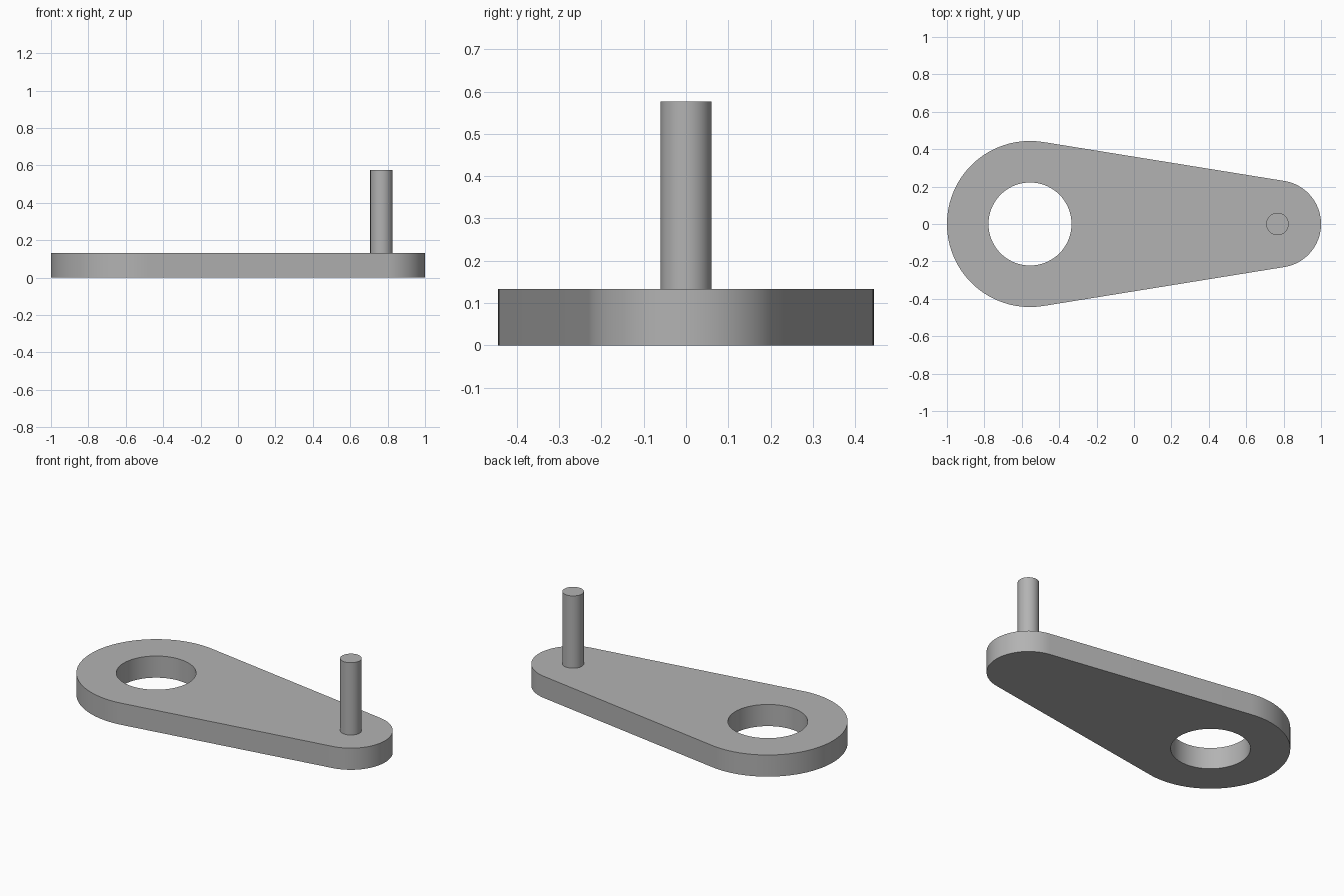
import bpy
import bmesh
from math import acos, cos, sin, pi, radians

default_cube = bpy.data.objects.get("Cube")
if default_cube:
    bpy.data.objects.remove(default_cube, do_unlink=True)

BIG_X, BIG_R = -0.556, 0.444
TIP_X, TIP_R = 0.767, 0.233
HOLE_R = 0.222
PIN_R = 0.06
THICKNESS, PIN_TOP = 0.133, 0.577

grey = bpy.data.materials.new("plain grey")
grey.use_nodes = True
colour = (0.45, 0.45, 0.45, 1)
grey.diffuse_color = colour
grey.node_tree.nodes["Principled BSDF"].inputs["Base Color"].default_value = colour


def arc(cx, radius, start, end, steps):
    angles = [start + (end - start) * i / steps for i in range(steps + 1)]
    return [(cx + radius * cos(a), radius * sin(a), 0) for a in angles]


def add_loop(bm, points):
    verts = [bm.verts.new(p) for p in points]
    for i, v in enumerate(verts):
        bm.edges.new((verts[i - 1], v))


def finish(obj):
    obj.data.materials.append(grey)
    bpy.ops.object.select_all(action="DESELECT")
    obj.select_set(True)
    bpy.context.view_layer.objects.active = obj
    bpy.ops.object.shade_smooth_by_angle(angle=radians(30))


# Tapered arm: two arcs joined by their common tangents, with a round hole
tangent = acos((BIG_R - TIP_R) / (TIP_X - BIG_X))
outline = arc(BIG_X, BIG_R, tangent, 2 * pi - tangent, 64)
outline += arc(TIP_X, TIP_R, -tangent, tangent, 48)
bm = bmesh.new()
add_loop(bm, outline)
add_loop(bm, arc(BIG_X, HOLE_R, 0, 2 * pi, 72)[:-1])
bmesh.ops.triangle_fill(bm, edges=bm.edges[:], use_beauty=True, normal=(0, 0, 1))
raised = bmesh.ops.extrude_face_region(bm, geom=bm.faces[:], use_keep_orig=True)
top = [g for g in raised["geom"] if isinstance(g, bmesh.types.BMVert)]
bmesh.ops.translate(bm, verts=top, vec=(0, 0, THICKNESS))
bmesh.ops.recalc_face_normals(bm, faces=bm.faces[:])
mesh = bpy.data.meshes.new("crank_arm")
bm.to_mesh(mesh)
bm.free()
crank_arm = bpy.data.objects.new("crank_arm", mesh)
bpy.context.collection.objects.link(crank_arm)
finish(crank_arm)

# Upright pin at the narrow end, seated in the arm
base = THICKNESS / 2
bpy.ops.mesh.primitive_cylinder_add(vertices=48, radius=PIN_R, depth=PIN_TOP - base,
                                    location=(TIP_X, 0, (PIN_TOP + base) / 2))
handle_pin = bpy.context.object
handle_pin.name = "handle_pin"
finish(handle_pin)
